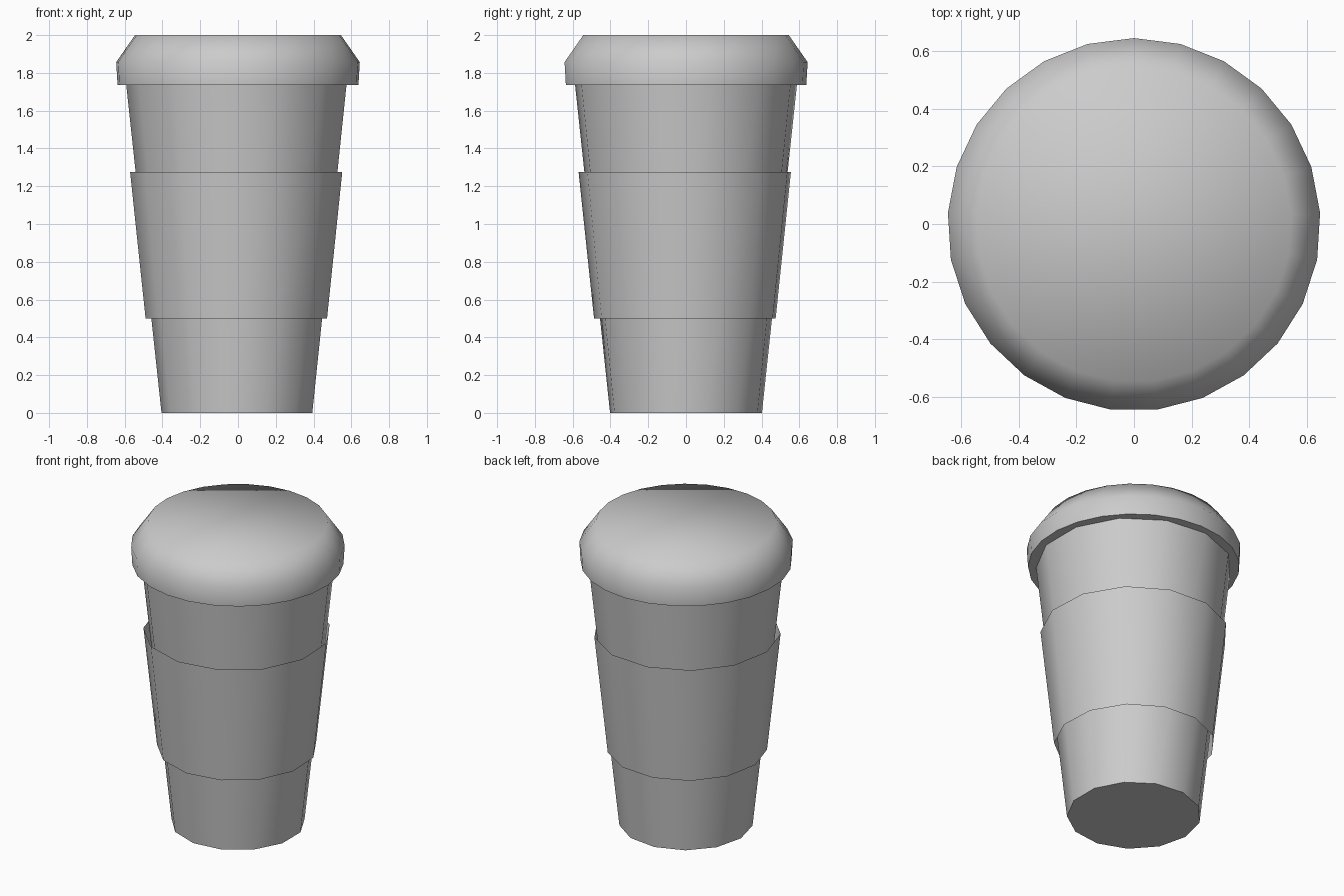
import bpy, bmesh, math

if "Cube" in bpy.data.objects:
    bpy.data.objects.remove(bpy.data.objects["Cube"])


def lathe(name, profile, sides, start_deg, offset=(0, 0), cap_bottom=False, cap_top=False):
    """Revolve (radius, z) points into a polygonal shell, with optional end caps."""
    bm = bmesh.new()
    start = math.radians(start_deg)
    rings = []
    for r, z in profile:
        ring = []
        for i in range(sides):
            a = start + 2 * math.pi * i / sides
            ring.append(bm.verts.new((offset[0] + r * math.cos(a), offset[1] + r * math.sin(a), z)))
        rings.append(ring)
    for low, high in zip(rings, rings[1:]):
        for i in range(sides):
            j = (i + 1) % sides
            bm.faces.new((low[i], low[j], high[j], high[i]))
    if cap_bottom:
        bm.faces.new(rings[0][::-1])
    if cap_top:
        bm.faces.new(rings[-1])
    mesh = bpy.data.meshes.new(name)
    bm.to_mesh(mesh)
    bm.free()
    obj = bpy.data.objects.new(name, mesh)
    bpy.context.collection.objects.link(obj)
    # smooth sides, sharp rims
    bpy.ops.object.select_all(action='DESELECT')
    obj.select_set(True)
    bpy.context.view_layer.objects.active = obj
    bpy.ops.object.shade_smooth_by_angle(angle=math.radians(60))
    return obj


# tapered cup with a closed base
lathe("cup_body", [(0.405, 0), (0.592, 1.74)], 13, 180, cap_bottom=True)

# thin open sleeve around the middle
lathe("cup_sleeve", [(0.485, 0.5), (0.567, 1.275)], 13, 183, offset=(-0.005, -0.003))

# lid with a sloped shoulder and flat top
lathe("lid", [(0.639, 1.735), (0.646, 1.857), (0.546, 2.0)], 25, 90,
      offset=(0, -0.002), cap_bottom=True, cap_top=True)
